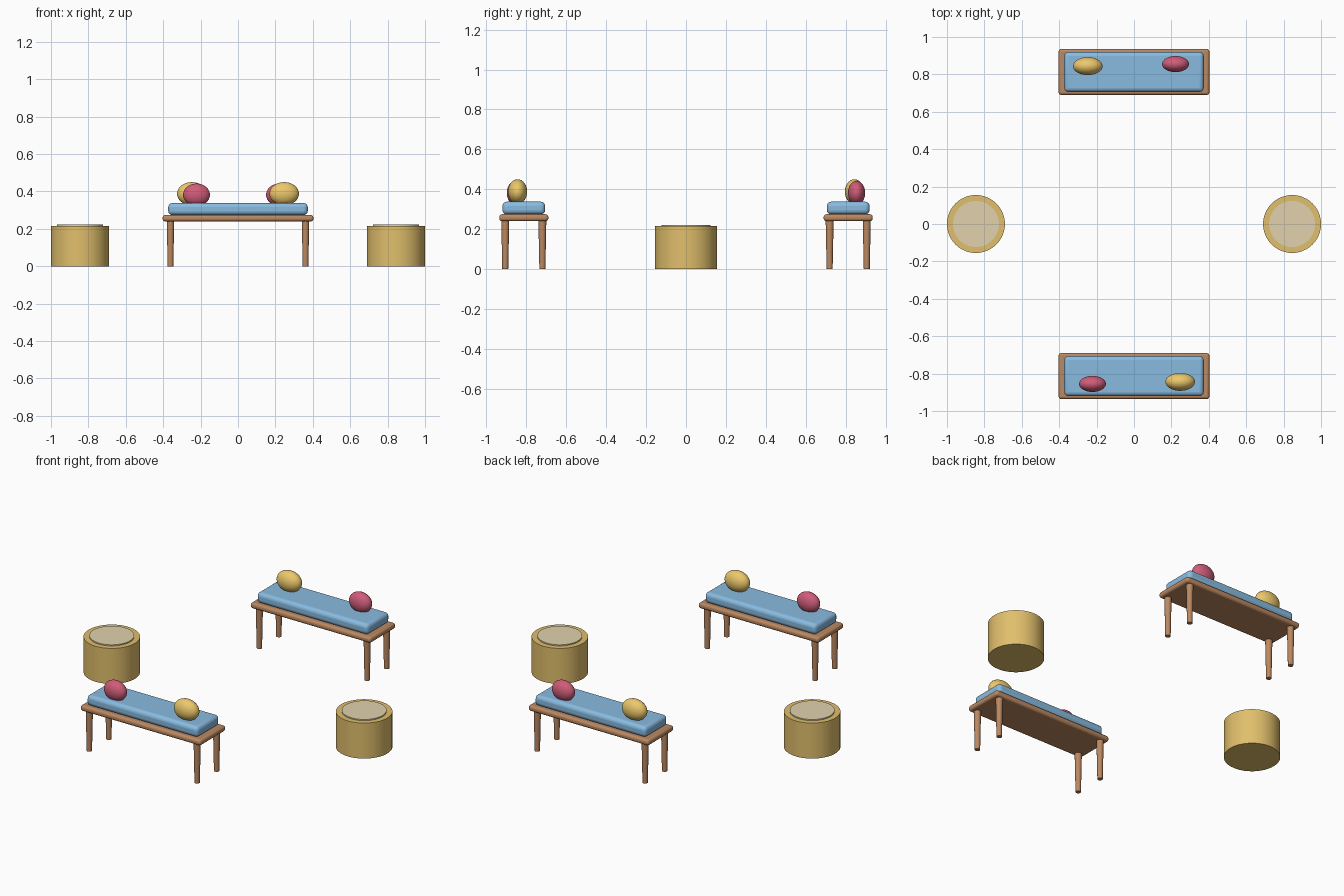
import bpy, math
from mathutils import Matrix

if "Cube" in bpy.data.objects:
    bpy.data.objects.remove(bpy.data.objects["Cube"])


def material(name, rgb):
    m = bpy.data.materials.new(name)
    m.diffuse_color = (*rgb, 1)
    m.use_nodes = True
    m.node_tree.nodes["Principled BSDF"].inputs["Base Color"].default_value = m.diffuse_color
    return m


WOOD = material("wood", (0.50, 0.25, 0.12))
BLUE = material("blue_fabric", (0.25, 0.50, 0.75))
RED = material("red_fabric", (0.62, 0.11, 0.19))
YELLOW = material("yellow_fabric", (0.84, 0.58, 0.15))
WICKER = material("wicker", (0.75, 0.52, 0.15))
CREAM = material("cream_fabric", (0.75, 0.64, 0.42))


def finish(name, mat, turn=0):
    """Name, colour, smooth and spin the part about the model centre."""
    ob = bpy.context.object
    ob.name = name
    ob.data.materials.append(mat)
    ob.data.transform(Matrix.Rotation(turn, 4, 'Z') @ ob.matrix_basis)
    ob.matrix_basis = Matrix.Identity(4)
    bpy.ops.object.shade_smooth_by_angle(angle=math.radians(35))
    return ob


def rounded_box(name, loc, size, radius, mat, turn):
    bpy.ops.mesh.primitive_cube_add(size=1, location=loc)
    bpy.context.object.scale = size
    bpy.context.view_layer.update()
    ob = finish(name, mat, turn)
    bev = ob.modifiers.new("round", 'BEVEL')
    bev.width = radius
    bev.segments = 4
    bev.limit_method = 'ANGLE'


def cone(name, loc, r_bottom, r_top, height, mat, turn=0, sides=16):
    bpy.ops.mesh.primitive_cone_add(vertices=sides, radius1=r_bottom, radius2=r_top,
                                    depth=height, location=loc)
    bpy.context.view_layer.update()
    finish(name, mat, turn)


def pillow(name, loc, radii, mat, turn):
    bpy.ops.mesh.primitive_uv_sphere_add(segments=32, ring_count=16, location=loc)
    bpy.context.object.scale = radii
    bpy.context.view_layer.update()
    finish(name, mat, turn)


# two benches facing each other, the back one turned half way round
YC = -0.813
for side, turn in (("front", 0), ("back", math.pi)):
    rounded_box(side + "_bench_seat", (0, YC, 0.2575), (0.806, 0.246, 0.035), 0.014, WOOD, turn)
    rounded_box(side + "_bench_cushion", (0, YC, 0.306), (0.746, 0.214, 0.064), 0.022, BLUE, turn)
    for i, (sx, sy) in enumerate(((-1, -1), (1, -1), (-1, 1), (1, 1))):
        cone(f"{side}_bench_leg_{i + 1}", (sx * 0.361, YC + sy * 0.093, 0.122),
             0.015, 0.02, 0.244, WOOD, turn)
    pillow(side + "_red_pillow", (-0.222, -0.855, 0.382), (0.072, 0.043, 0.06), RED, turn)
    pillow(side + "_yellow_pillow", (0.247, -0.844, 0.388), (0.079, 0.048, 0.062), YELLOW, turn)

# round stools with a slightly raised pad
for side, x in (("left", -0.845), ("right", 0.845)):
    cone(side + "_stool_body", (x, 0, 0.1075), 0.155, 0.155, 0.215, WICKER, sides=48)
    cone(side + "_stool_pad", (x, 0, 0.211), 0.123, 0.123, 0.022, CREAM, sides=48)
